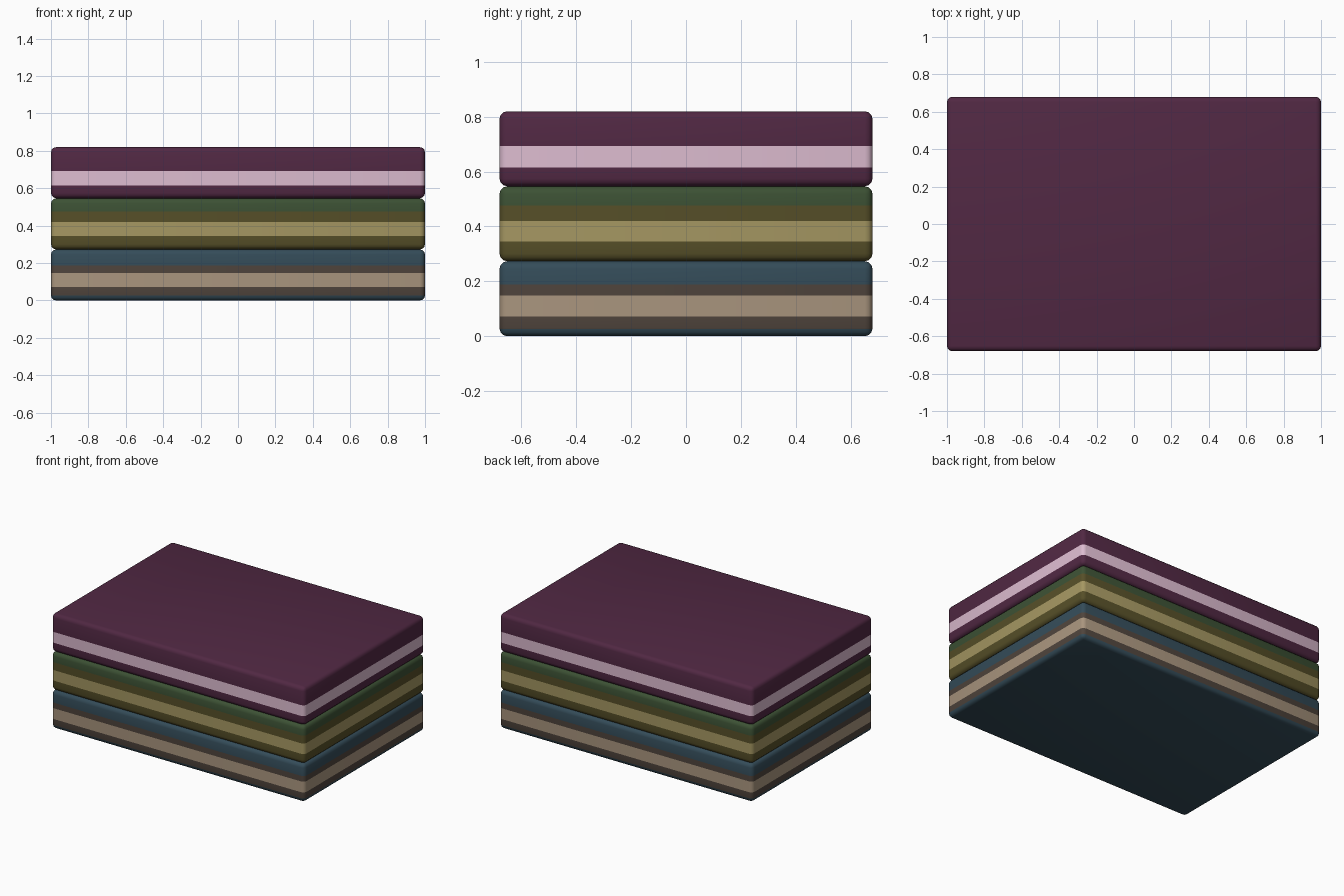
import bpy, bmesh
from mathutils import Vector

if "Cube" in bpy.data.objects:
    bpy.data.objects.remove(bpy.data.objects["Cube"])


def material(name, rgb):
    """One flat colour from 0-255 sRGB, stored as linear."""
    lin = [((c / 255 + 0.055) / 1.055) ** 2.4 if c > 10 else c / 255 / 12.92 for c in rgb]
    m = bpy.data.materials.new(name)
    m.diffuse_color = (*lin, 1.0)
    m.use_nodes = True
    m.node_tree.nodes["Principled BSDF"].inputs["Base Color"].default_value = m.diffuse_color
    return m


teal = material("teal", (52, 76, 89))
brown = material("brown", (79, 68, 60))
tan = material("tan", (169, 149, 126))
green = material("green", (60, 81, 52))
olive = material("olive", (86, 79, 40))
khaki = material("khaki", (165, 151, 98))
plum = material("plum", (81, 40, 67))
pink = material("pink", (221, 188, 208))

LENGTH, DEPTH, HEIGHT, RADIUS = 2.0, 1.36, 0.2733, 0.028


def slab(name, level, bands):
    """Rounded slab; bands are (upper height, material) from the bottom up."""
    bm = bmesh.new()
    bmesh.ops.create_cube(bm, size=1)
    bmesh.ops.scale(bm, vec=(LENGTH, DEPTH, HEIGHT), verts=bm.verts)
    bmesh.ops.translate(bm, vec=(0, 0, HEIGHT / 2), verts=bm.verts)
    bmesh.ops.bevel(bm, geom=bm.edges[:], offset=RADIUS, segments=3,
                    profile=0.5, affect='EDGES')
    # cut the stripe borders around the sides
    for top, _ in bands[:-1]:
        bmesh.ops.bisect_plane(bm, geom=bm.verts[:] + bm.edges[:] + bm.faces[:],
                               plane_co=Vector((0, 0, top)), plane_no=Vector((0, 0, 1)))
    mats = list(dict.fromkeys(m for _, m in bands))
    for f in bm.faces:
        z = f.calc_center_median().z
        f.material_index = next((mats.index(m) for top, m in bands if z < top),
                                mats.index(bands[-1][1]))
        f.smooth = True
    mesh = bpy.data.meshes.new(name)
    bm.to_mesh(mesh)
    bm.free()
    for m in mats:
        mesh.materials.append(m)
    ob = bpy.data.objects.new(name, mesh)
    ob.location.z = level * HEIGHT
    bpy.context.collection.objects.link(ob)


# three stacked slabs with striped sides
slab("bottom_slab", 0, [(0.027, teal), (0.071, brown), (0.148, tan), (0.188, brown), (HEIGHT, teal)])
slab("middle_slab", 1, [(0.072, olive), (0.147, khaki), (0.203, olive), (HEIGHT, green)])
slab("top_slab", 2, [(0.069, plum), (0.146, pink), (HEIGHT, plum)])
